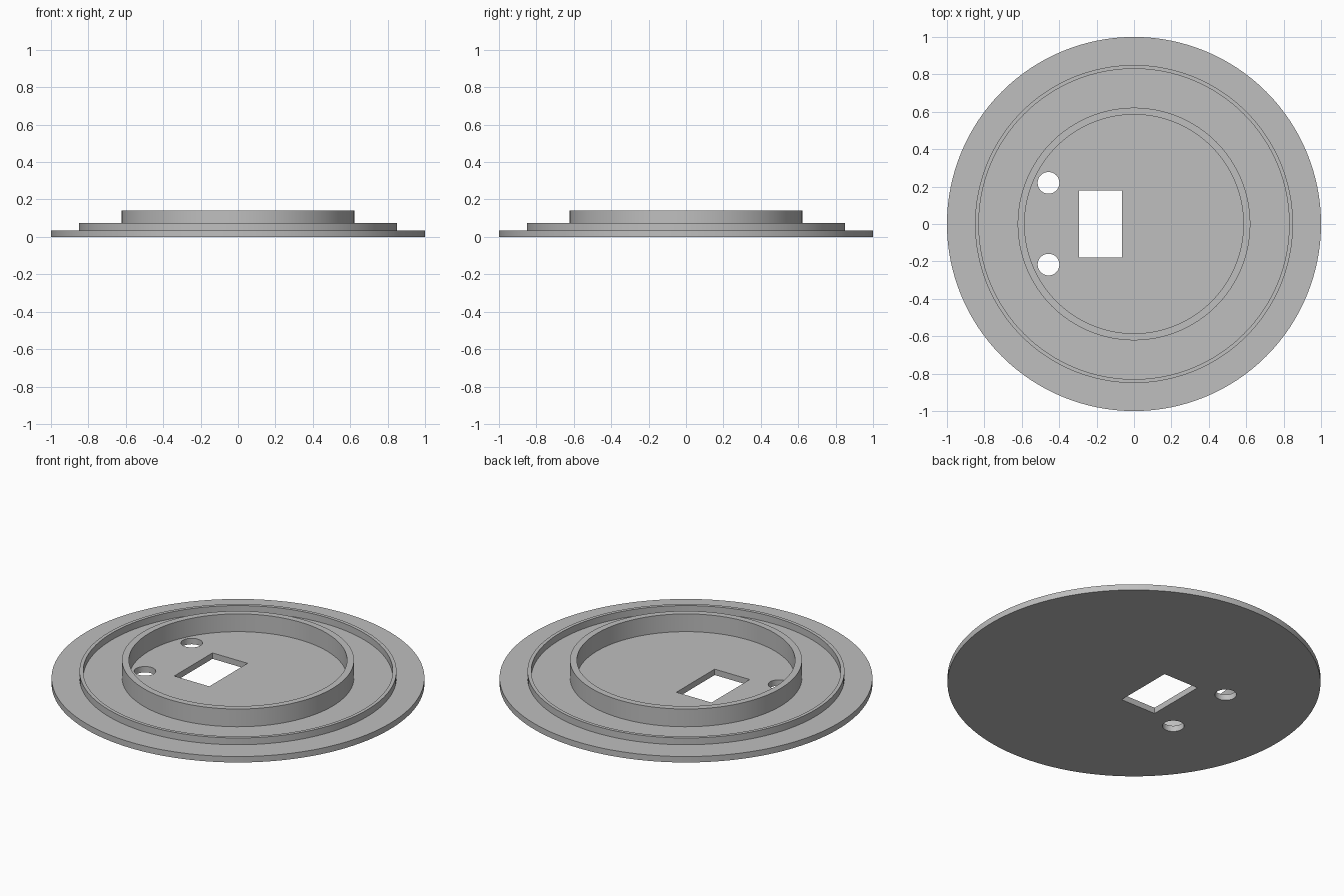
import bpy
import bmesh
import math

cube = bpy.data.objects.get("Cube")
if cube:
    bpy.data.objects.remove(cube, do_unlink=True)

# Single flat grey
grey = bpy.data.materials.new("grey")
grey.use_nodes = True
GREY = (0.52, 0.52, 0.52, 1)
grey.diffuse_color = GREY
grey.node_tree.nodes["Principled BSDF"].inputs["Base Color"].default_value = GREY


def circle(radius, x=0, y=0, sides=128):
    return [(x + radius * math.cos(2 * math.pi * i / sides),
             y + radius * math.sin(2 * math.pi * i / sides)) for i in range(sides)]


def extruded(name, outlines, z0, z1):
    """Fill the first outline, leave the others as holes, and extrude from z0 to z1."""
    curve = bpy.data.curves.new(name, "CURVE")
    curve.dimensions = "2D"
    curve.fill_mode = "BOTH"
    curve.extrude = (z1 - z0) / 2
    for points in outlines:
        spline = curve.splines.new("POLY")
        spline.points.add(len(points) - 1)
        for point, (x, y) in zip(spline.points, points):
            point.co = (x, y, 0, 1)
        spline.use_cyclic_u = True
    obj = bpy.data.objects.new(name, curve)
    bpy.context.collection.objects.link(obj)
    bpy.ops.object.select_all(action="DESELECT")
    obj.select_set(True)
    bpy.context.view_layer.objects.active = obj
    bpy.ops.object.convert(target="MESH")
    obj = bpy.context.object

    # Weld caps to walls and set the part at its height
    bm = bmesh.new()
    bm.from_mesh(obj.data)
    bmesh.ops.remove_doubles(bm, verts=bm.verts, dist=1e-5)
    bmesh.ops.recalc_face_normals(bm, faces=bm.faces)
    bmesh.ops.translate(bm, verts=bm.verts, vec=(0, 0, (z0 + z1) / 2))
    bm.to_mesh(obj.data)
    bm.free()
    obj.data.materials.clear()
    obj.data.materials.append(grey)
    bpy.ops.object.shade_smooth_by_angle(angle=math.radians(30))
    return obj


# Base disc with a rectangular window and two round screw holes
PLATE_TOP = 0.035
window = [(-0.293, -0.178), (-0.063, -0.178), (-0.063, 0.18), (-0.293, 0.18)]
screw_holes = [circle(0.058, -0.457, y, 48) for y in (-0.217, 0.22)]
extruded("base_plate", [circle(1.0), window] + screw_holes, 0, PLATE_TOP)

# Raised rings, sunk slightly into the disc
extruded("outer_lip", [circle(0.85), circle(0.83)], PLATE_TOP - 0.005, 0.075)
extruded("inner_collar", [circle(0.622), circle(0.585)], PLATE_TOP - 0.005, 0.14)
